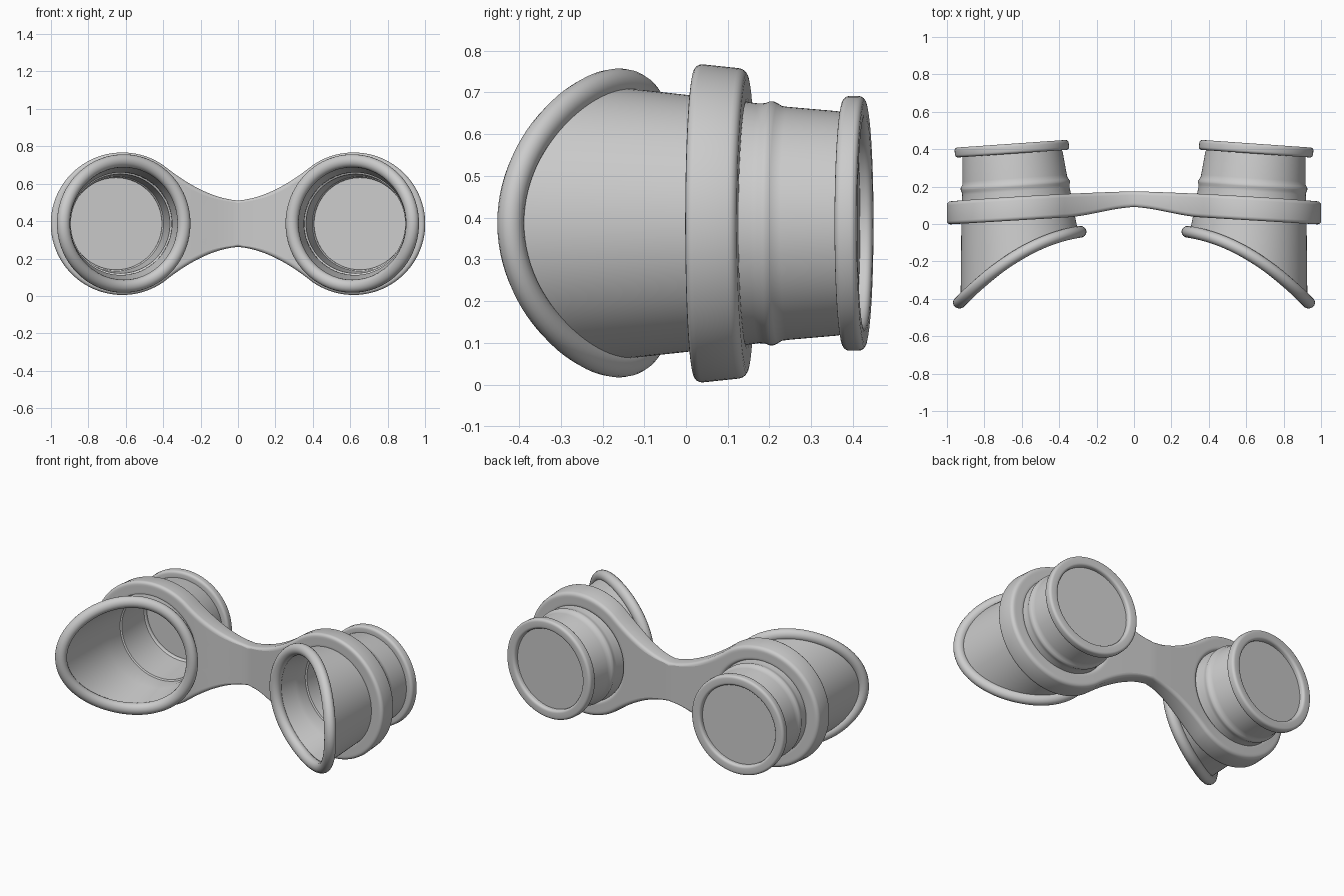
import bpy, bmesh, math
from mathutils import Vector

if "Cube" in bpy.data.objects:
    bpy.data.objects.remove(bpy.data.objects["Cube"])

ZC = 0.386          # height of both barrel axes
N = 96              # segments around each barrel
TAU = 2 * math.pi


def finish(name, bm, bevel=0):
    """Mesh from bmesh, mirrored across x = 0, optionally bevelled, then smooth shaded."""
    bmesh.ops.recalc_face_normals(bm, faces=bm.faces)
    me = bpy.data.meshes.new(name)
    bm.to_mesh(me)
    bm.free()
    ob = bpy.data.objects.new(name, me)
    bpy.context.collection.objects.link(ob)
    m = ob.modifiers.new("mirror", 'MIRROR')
    m.merge_threshold = 0.0005
    if bevel:
        b = ob.modifiers.new("round", 'BEVEL')
        b.width, b.segments = bevel, 4
        b.limit_method, b.angle_limit = 'ANGLE', math.radians(60)
        b.use_clamp_overlap = False
    bpy.ops.object.select_all(action='DESELECT')
    ob.select_set(True)
    bpy.context.view_layer.objects.active = ob
    bpy.ops.object.convert(target='MESH')
    bpy.ops.object.shade_smooth_by_angle(angle=math.radians(40))
    return ob


def loft(rows, wrap=False, cap_last=False):
    """Skin a list of closed rings of points."""
    bm = bmesh.new()
    vs = [[bm.verts.new(p) for p in r] for r in rows]
    n = len(rows[0])
    for j in range(len(rows) if wrap else len(rows) - 1):
        a, b = vs[j], vs[(j + 1) % len(rows)]
        for i in range(n):
            k = (i + 1) % n
            bm.faces.new((a[i], a[k], b[k], b[i]))
    if cap_last:
        bm.faces.new(vs[-1])
    return bm


def rim_y(x):
    """Swept-back curve of the eye shield edge."""
    u = x - 0.26
    return -0.038 - 0.11 * u - 0.68 * u * u


def ring(y, r):
    """Tilted circle on the slightly splayed barrel axis."""
    cx = 0.615 + 0.095 * y
    return [(cx + r * math.cos(a), y - 0.07 * r * math.cos(a), ZC + r * math.sin(a))
            for a in (TAU * i / N for i in range(N))]


def shield(t, inset):
    """Ring of the eye shield, from the frame (t=0) to the swept rim (t=1)."""
    pts = []
    for i in range(N):
        c, s = math.cos(TAU * i / N), math.sin(TAU * i / N)
        y0 = 0.08 - 0.02 * c
        y = y0 + t * (rim_y(0.61 + 0.32 * c) - y0)
        r = 0.308 - 0.11 * y - inset
        pts.append((0.615 + 0.1 * y + r * c, y, ZC + r * s))
    return pts


# Barrels: outer wall with bead, eye shield, inner wall, recessed lens disc
outer = [(0.40, 0.262), (0.36, 0.269), (0.245, 0.279), (0.23, 0.281), (0.22, 0.287),
         (0.21, 0.292), (0.20, 0.292), (0.19, 0.288), (0.175, 0.287), (0.13, 0.293)]
rows = [ring(y, r) for y, r in outer]
rows += [shield(t / 6, 0) for t in range(7)]
rows += [shield(t / 6, 0.025 - 0.002 * t) for t in range(6, -1, -1)]
rows += [ring(y, r) for y, r in [(0.14, 0.274), (0.145, 0.265), (0.40, 0.252)]]
finish("barrels", loft(rows, cap_last=True))

# Eyepiece end rings: rounded rectangular section
sec = []
for cy, cr, a0 in [(0.414, 0.289, 0), (0.414, 0.262, 90), (0.391, 0.262, 180), (0.391, 0.289, 270)]:
    for k in range(5):
        a = math.radians(a0 + k * 22.5)
        sec.append((cy + 0.015 * math.sin(a), cr + 0.016 * math.cos(a)))
finish("end_rings", loft([ring(y, r) for y, r in sec], wrap=True))


# Eye shield rims: round tube following the swept edge
def rim_centre(a):
    x = 0.611 + 0.322 * math.cos(a)
    return Vector((x, rim_y(x), 0.387 + 0.335 * math.sin(a)))


rows = []
for i in range(N):
    a = TAU * i / N
    tan = (rim_centre(a + 0.01) - rim_centre(a - 0.01)).normalized()
    n1 = Vector((math.cos(a), 0, math.sin(a)))
    n1 = (n1 - tan * n1.dot(tan)).normalized()
    n2 = tan.cross(n1)
    rows.append([rim_centre(a) + n1 * 0.035 * math.cos(b) + n2 * 0.032 * math.sin(b)
                 for b in (TAU * k / 16 for k in range(16))])
finish("shield_rims", loft(rows, wrap=True))

# Frame: ring around each barrel flowing into the waisted bridge
R = 0.383
C = Vector((1 - R + 0.001, 0))
half = [Vector((0, 0.125 * k / 6)) for k in range(7)]
P = [Vector(p) for p in [(0, .125), (.15, .137), (.29, .226), (.4, .315)]]
for k in range(1, 13):
    t = k / 12
    half.append(P[0] * (1 - t)**3 + P[1] * 3 * t * (1 - t)**2 + P[2] * 3 * t * t * (1 - t) + P[3] * t**3)
a0 = math.atan2(0.315, 0.4 - C.x)
for k in range(1, 37):
    a = a0 * (1 - k / 36)
    half.append(C + R * Vector((math.cos(a), math.sin(a))))
outline = half + [Vector((p.x, -p.y)) for p in half[-2:0:-1]]


def front_y(x):
    u = max(0, 1 - x / 0.36)
    return 0.057 - 0.06 * x + 0.035 * u * u * (3 - 2 * u)


def back_y(x):
    return 0.175 - 0.03 * x - 0.025 * x * x


bm = bmesh.new()
cols = []
for p in outline:
    d = p - C
    L = d.length - 0.29
    d.normalize()
    offs = [0] + [0.03 + (L - 0.06) * k / 8 for k in range(9)] + [L]
    pts = [C + d * (0.29 + o) for o in offs]
    col = [bm.verts.new((q.x, front_y(q.x), ZC + q.y)) for q in pts]
    col += [bm.verts.new((q.x, back_y(q.x), ZC + q.y * 0.965)) for q in reversed(pts)]
    cols.append(col)
M = len(cols[0])
for i, a in enumerate(cols):
    b = cols[(i + 1) % len(cols)]
    on_seam = outline[i].x < 1e-6 and outline[(i + 1) % len(cols)].x < 1e-6
    for j in range(M):
        if on_seam and j == M // 2 - 1:
            continue        # open where the two halves join
        k = (j + 1) % M
        bm.faces.new((a[j], a[k], b[k], b[j]))
finish("frame_bridge", bm, bevel=0.02)
